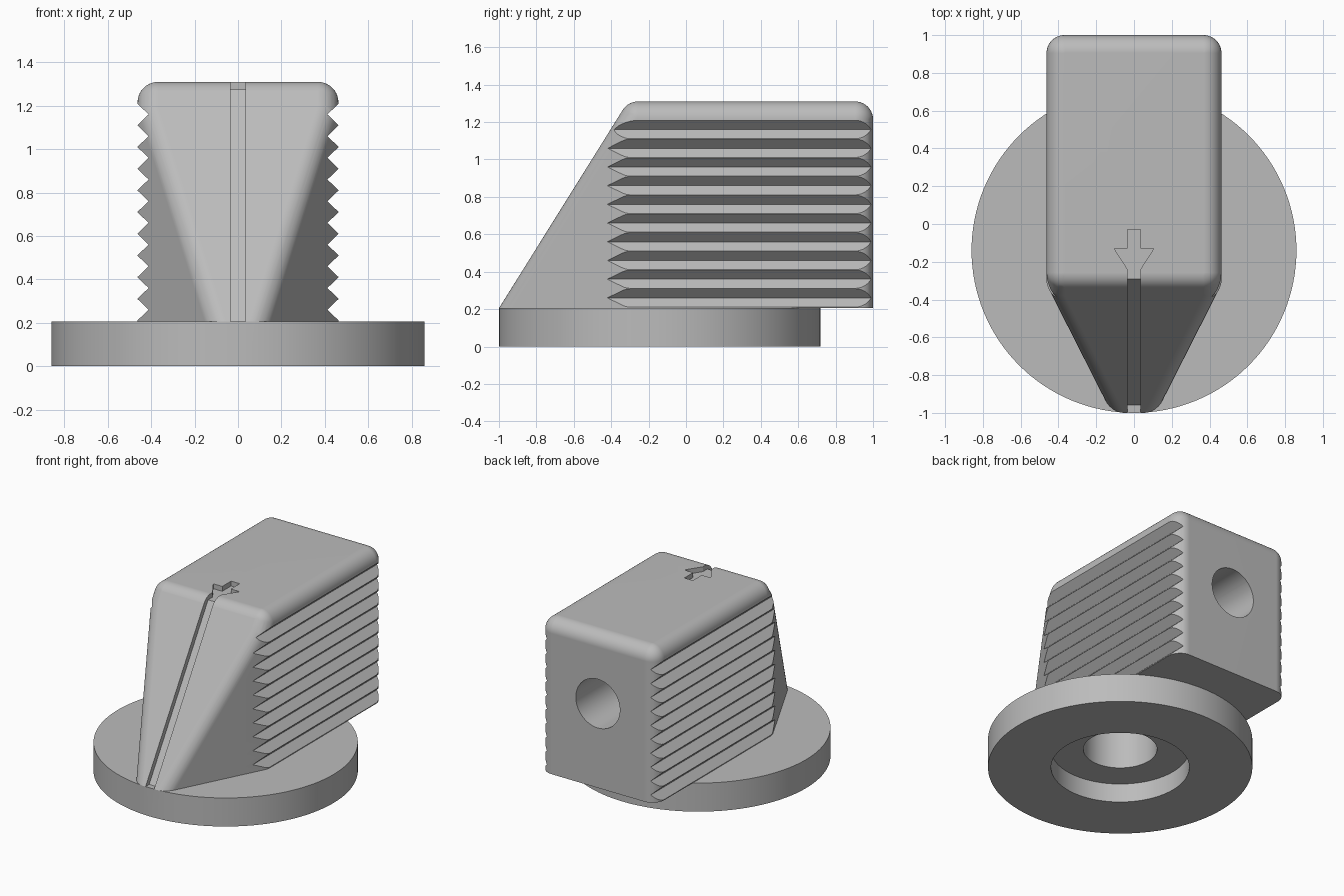
import bpy, bmesh, math
from mathutils import Vector, Matrix

if "Cube" in bpy.data.objects:
    bpy.data.objects.remove(bpy.data.objects["Cube"])

HALF, TOP, FLOOR, R = 0.463, 1.31, 0.205, 0.095
DISC_Y, DISC_R = -0.14, 0.86

grey = bpy.data.materials.new("grey plastic")
grey.diffuse_color = (0.5, 0.5, 0.5, 1)
grey.use_nodes = True
grey.node_tree.nodes["Principled BSDF"].inputs["Base Color"].default_value = grey.diffuse_color


def finish(name, bm):
    bmesh.ops.recalc_face_normals(bm, faces=bm.faces[:])
    mesh = bpy.data.meshes.new(name)
    bm.to_mesh(mesh)
    bm.free()
    mesh.materials.append(grey)
    ob = bpy.data.objects.new(name, mesh)
    bpy.context.collection.objects.link(ob)
    return ob


def prism(name, points, lo, hi, axis):
    """Extrude a 2D outline along x (y,z points), y (x,z) or z (x,y)."""
    def place(a, b, t):
        return {"x": (t, a, b), "y": (a, t, b), "z": (a, b, t)}[axis]
    bm = bmesh.new()
    face = bm.faces.new([bm.verts.new(place(a, b, lo)) for a, b in points])
    new = bmesh.ops.extrude_face_region(bm, geom=[face])["geom"]
    shift = Vector(place(0, 0, hi - lo))
    bmesh.ops.translate(bm, vec=shift, verts=[v for v in new if isinstance(v, bmesh.types.BMVert)])
    return finish(name, bm)


def cylinder(name, ca, cb, radius, lo, hi, axis, sides):
    ring = [(ca + radius * math.cos(2 * math.pi * i / sides),
             cb + radius * math.sin(2 * math.pi * i / sides)) for i in range(sides)]
    return prism(name, ring, lo, hi, axis)


def boolean(target, tool, operation):
    tool.hide_render = True
    mod = target.modifiers.new(operation.lower(), "BOOLEAN")
    mod.operation, mod.solver, mod.object = operation, "EXACT", tool
    bpy.context.view_layer.objects.active = target
    bpy.ops.object.modifier_apply(modifier=mod.name)
    bpy.data.objects.remove(tool)


# Planes bounding the wedge-shaped grip
slant_n = Vector((0, -(TOP - FLOOR), 0.69)).normalized()
slant_d = slant_n.dot(Vector((0, -1, FLOOR)))
taper_n = Vector((0.68, -0.345, 0)).normalized()
taper_d = taper_n.dot(Vector((HALF, -0.32, 0)))
planes = {
    "side": (Vector((1, 0, 0)), HALF), "back": (Vector((0, 1, 0)), 1.0),
    "top": (Vector((0, 0, 1)), TOP), "low": (Vector((0, 0, 1)), 0.1 + R),
    "slant": (slant_n, slant_d), "taper": (taper_n, taper_d),
}


def corner(*names):
    """Meeting point of three planes moved inward by the edge radius."""
    rows = [planes[n] for n in names]
    return Matrix([n for n, d in rows]).inverted() @ Vector([d - R for n, d in rows])


centres = [corner("side", "back", "top"), corner("side", "back", "low"),
           corner("side", "slant", "top"), corner("side", "slant", "taper"),
           corner("side", "taper", "low"), corner("slant", "taper", "low")]

# Grip: hull around small spheres at the inset corners gives rounded edges
SEG = 40
dirs = [slant_n, taper_n, Vector((0, 0, 1)), Vector((0, 0, -1))]
for j in range(1, SEG // 2):
    p = math.pi * j / (SEG // 2)
    for i in range(SEG):
        t = 2 * math.pi * i / SEG
        dirs.append(Vector((math.sin(p) * math.cos(t), math.sin(p) * math.sin(t), math.cos(p))))
bm = bmesh.new()
for c in centres:
    for d in dirs:
        q = c + d * R
        for s in (1, -1):
            bm.verts.new((s * q.x, q.y, q.z))
bmesh.ops.convex_hull(bm, input=bm.verts[:])
bmesh.ops.delete(bm, geom=[v for v in bm.verts if not v.link_faces], context="VERTS")
bmesh.ops.bisect_plane(bm, geom=bm.verts[:] + bm.edges[:] + bm.faces[:],
                       plane_co=(0, 0, FLOOR), plane_no=(0, 0, -1), clear_outer=True)
bmesh.ops.holes_fill(bm, edges=[e for e in bm.edges if e.is_boundary], sides=0)
bmesh.ops.dissolve_limit(bm, angle_limit=math.radians(0.3), verts=bm.verts[:], edges=bm.edges[:])
knob = finish("pointer_knob", bm)

# V-shaped finger grooves on both sides
for s in (1, -1):
    teeth = [(s * 0.6, 1.21), (s * (HALF + 0.001), 1.21)]
    for i in range(10):
        z = 1.16 - 0.1 * i
        teeth += [(s * 0.412, z), (s * (HALF + 0.001), z - 0.05)]
    teeth.append((s * 0.6, 0.21))
    boolean(knob, prism("groove_cutter", teeth, -1.2, 1.2, "y"), "DIFFERENCE")

# Indicator line down the slanted front
W, DEPTH = 0.034, 0.035


def slot_y(z):
    return (slant_n.z * z - slant_d + DEPTH) / -slant_n.y


zt = TOP - DEPTH
slot = [(-0.2, zt), (slot_y(zt), zt), (slot_y(0.1), 0.1), (-1.3, 0.1), (-1.3, 1.5), (-0.2, 1.5)]
boolean(knob, prism("line_cutter", slot, -W, W, "x"), "DIFFERENCE")

# Arrow on the top
arrow = [(-W, -0.03), (-W, -0.13), (-0.105, -0.13), (-W, -0.24),
         (W, -0.24), (0.105, -0.13), (W, -0.13), (W, -0.03)]
boolean(knob, prism("arrow_cutter", arrow, zt, 1.5, "z"), "DIFFERENCE")

# Round base disc
disc = cylinder("base_disc", 0, DISC_Y, DISC_R, 0, FLOOR, "z", 128)
boolean(knob, disc, "UNION")

# Counterbore, shaft hole and set-screw hole
for tool in (cylinder("counterbore", 0, DISC_Y, 0.45, -0.1, 0.135, "z", 96),
             cylinder("shaft_hole", 0, DISC_Y, 0.24, -0.1, 1.0, "z", 64),
             cylinder("screw_hole", 0, 0.81, 0.175, DISC_Y, 1.2, "y", 64)):
    boolean(knob, tool, "DIFFERENCE")

# Smooth the rounded edges, keep creases crisp
bpy.ops.object.select_all(action="DESELECT")
knob.select_set(True)
bpy.context.view_layer.objects.active = knob
bpy.ops.object.shade_smooth_by_angle(angle=math.radians(25))
weighted = knob.modifiers.new("flat_face_normals", "WEIGHTED_NORMAL")
weighted.keep_sharp = True
